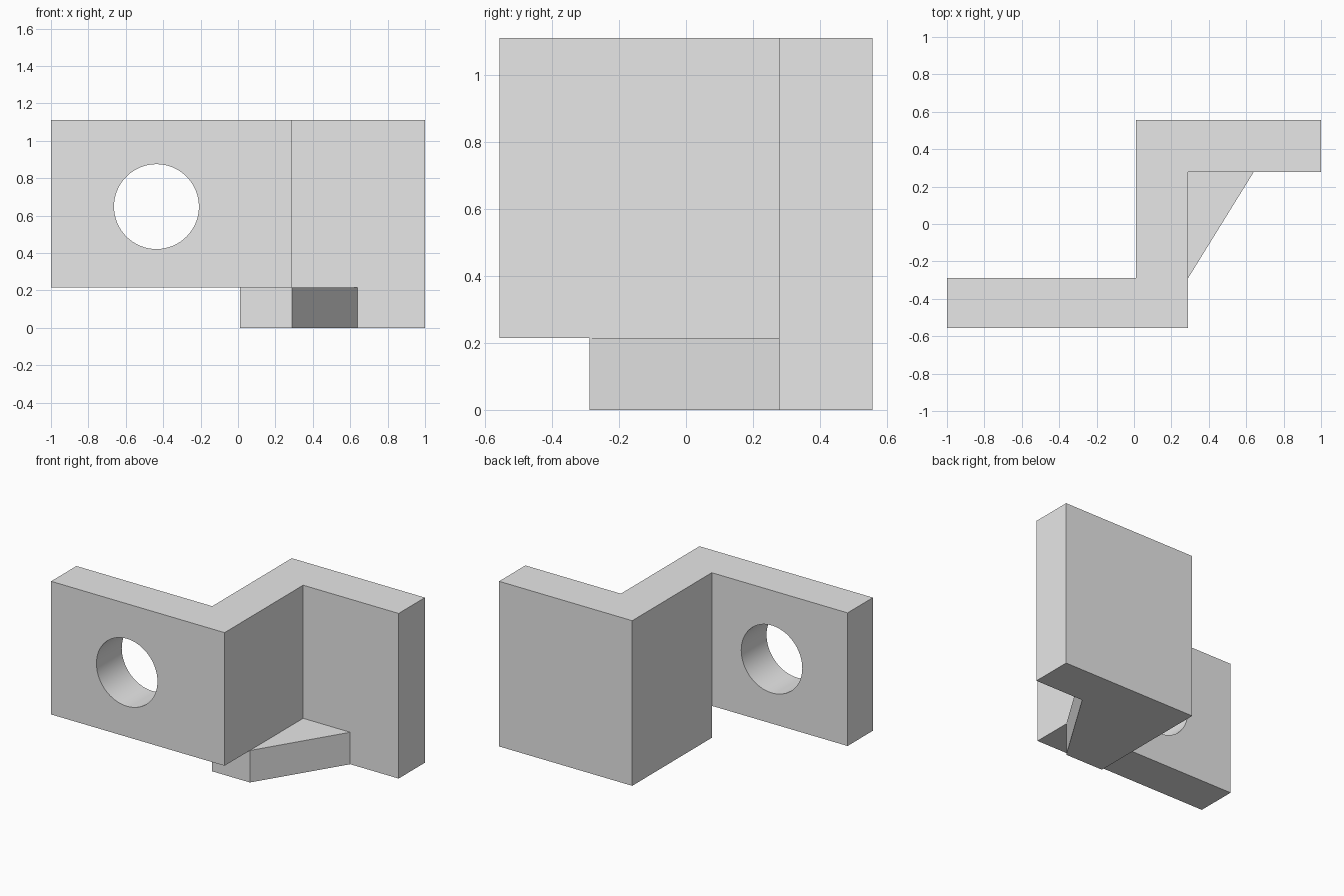
import bpy, bmesh, math

default = bpy.data.objects.get("Cube")
if default:
    bpy.data.objects.remove(default, do_unlink=True)

grey = bpy.data.materials.new("light grey")
grey.use_nodes = True
grey.diffuse_color = (0.8, 0.8, 0.8, 1)
grey.node_tree.nodes["Principled BSDF"].inputs["Base Color"].default_value = (0.8, 0.8, 0.8, 1)

LEDGE, TOP = 0.215, 1.11          # underside of the front plate, top of the part
WEB_L, WEB_R = 0.01, 0.29         # web between the two plates
FRONT, BACK = -0.557, 0.557
STEP_F, STEP_B = -0.288, 0.278    # inner faces of the plates


def add_object(name, bm):
    bmesh.ops.recalc_face_normals(bm, faces=bm.faces)
    mesh = bpy.data.meshes.new(name)
    bm.to_mesh(mesh)
    bm.free()
    mesh.materials.append(grey)
    obj = bpy.data.objects.new(name, mesh)
    bpy.context.collection.objects.link(obj)
    return obj


def prism(name, outline, z0, z1):
    bm = bmesh.new()
    base = bm.faces.new([bm.verts.new((x, y, z0)) for x, y in outline])
    top = bmesh.ops.extrude_face_region(bm, geom=[base])["geom"]
    bmesh.ops.translate(bm, vec=(0, 0, z1 - z0),
                        verts=[v for v in top if isinstance(v, bmesh.types.BMVert)])
    return add_object(name, bm)


# Z-shaped wall: front plate, web and rear plate
bracket = prism("z_bracket", [
    (-1, FRONT), (WEB_R, FRONT), (WEB_R, STEP_B), (1, STEP_B),
    (1, BACK), (WEB_L, BACK), (WEB_L, STEP_F), (-1, STEP_F)], LEDGE, TOP)

# Foot under web and rear plate, with its triangular gusset
foot = prism("foot_helper", [
    (WEB_L, STEP_F), (WEB_R, STEP_F), (0.64, STEP_B), (1, STEP_B),
    (1, BACK), (WEB_L, BACK)], 0, LEDGE)

# Round hole through the front plate
bm = bmesh.new()
bmesh.ops.create_cone(bm, cap_ends=True, segments=64, radius1=0.227, radius2=0.227, depth=0.6)
hole = add_object("hole_cutter", bm)
hole.rotation_euler.x = math.pi / 2
hole.location = (-0.436, (FRONT + STEP_F) / 2, 0.648)
bpy.context.view_layer.update()

for helper, operation in ((foot, 'UNION'), (hole, 'DIFFERENCE')):
    helper.hide_render = True
    mod = bracket.modifiers.new(helper.name, 'BOOLEAN')
    mod.operation, mod.object, mod.solver = operation, helper, 'EXACT'

# Bake the booleans, merge coplanar faces and remove the helpers
bpy.ops.object.select_all(action='DESELECT')
bracket.select_set(True)
bpy.context.view_layer.objects.active = bracket
for mod in list(bracket.modifiers):
    bpy.ops.object.modifier_apply(modifier=mod.name)
for helper in (foot, hole):
    bpy.data.objects.remove(helper, do_unlink=True)

bm = bmesh.new()
bm.from_mesh(bracket.data)
bmesh.ops.remove_doubles(bm, verts=bm.verts, dist=0.0001)
bmesh.ops.dissolve_limit(bm, angle_limit=math.radians(1), verts=bm.verts, edges=bm.edges)
bm.to_mesh(bracket.data)
bm.free()
bpy.ops.object.shade_smooth_by_angle(angle=math.radians(30))
